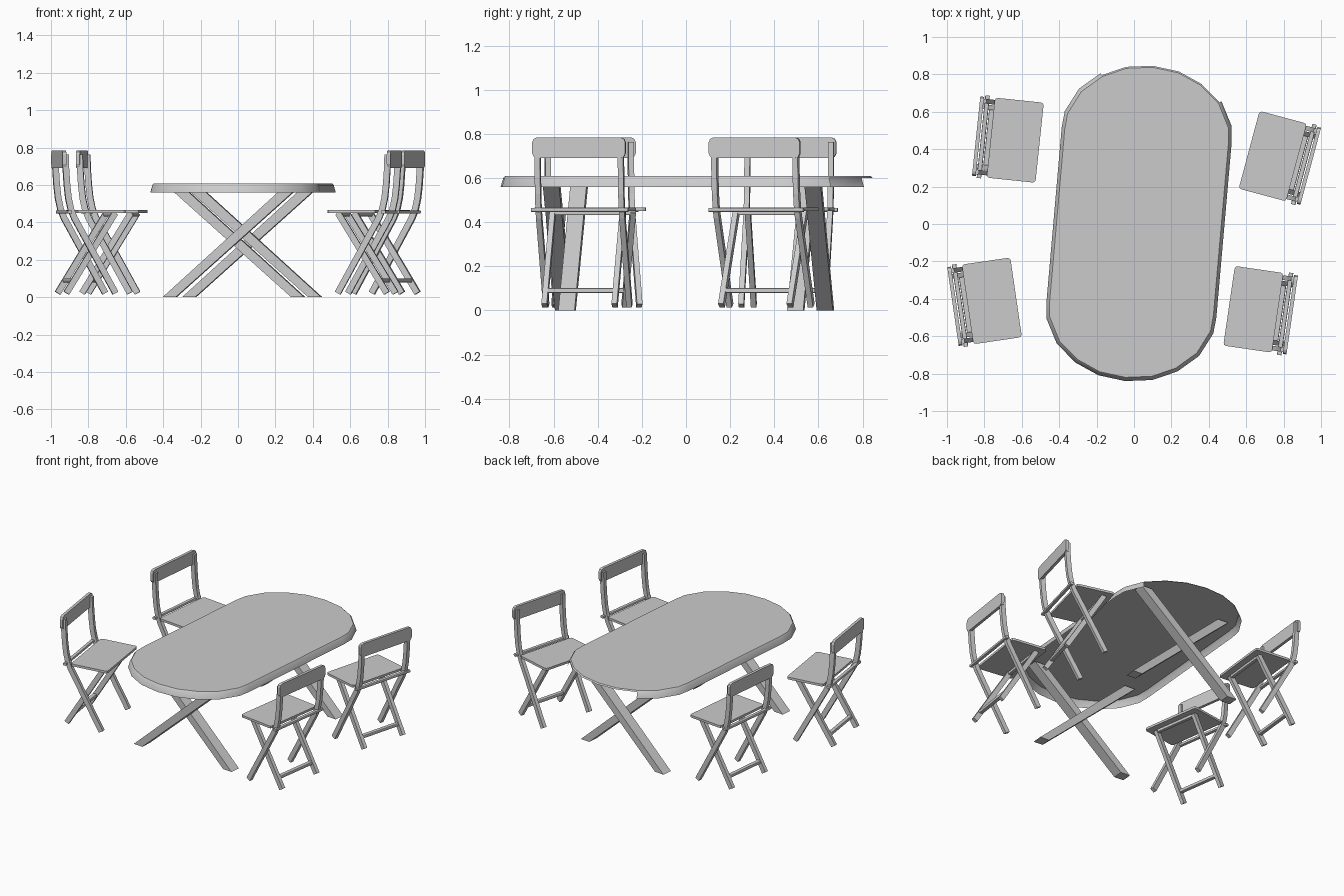
import bpy, bmesh
from math import radians
from mathutils import Matrix, Vector

if "Cube" in bpy.data.objects:
    bpy.data.objects.remove(bpy.data.objects["Cube"])


def make(name, verts, faces, matrix, recalc=True):
    bm = bmesh.new()
    vs = [bm.verts.new(v) for v in verts]
    for f in faces:
        bm.faces.new([vs[i] for i in f])
    if recalc:
        bmesh.ops.recalc_face_normals(bm, faces=bm.faces)
    me = bpy.data.meshes.new(name)
    bm.to_mesh(me)
    bm.free()
    ob = bpy.data.objects.new(name, me)
    ob.matrix_world = matrix
    bpy.context.collection.objects.link(ob)
    return ob


def prism(name, poly, lo, hi, axis, matrix):
    """Extrude a 2D outline along the given axis from lo to hi."""
    def place(p, d):
        c = list(p)
        c.insert(axis, d)
        return c
    n = len(poly)
    verts = [place(p, lo) for p in poly] + [place(p, hi) for p in poly]
    faces = [list(range(n)), list(range(n, 2 * n))]
    faces += [[i, (i + 1) % n, (i + 1) % n + n, i + n] for i in range(n)]
    return make(name, verts, faces, matrix)


def ribbon(path, width):
    """Outline of a bar of constant width following a 2D path."""
    pts = [Vector(p) for p in path]
    left, right = [], []
    for i, p in enumerate(pts):
        d = (pts[min(i + 1, len(pts) - 1)] - pts[max(i - 1, 0)]).normalized()
        n = Vector((-d.y, d.x)) * width / 2
        left.append(p + n)
        right.append(p - n)
    return [tuple(p) for p in left + right[::-1]]


def chamfered(hx, hy, c, cx=0, cy=0):
    q = [(hx, hy - c), (hx - c * .3, hy - c * .3), (hx - c, hy)]
    q += [(-x, y) for x, y in q[::-1]]
    q += [(-x, -y) for x, y in q]
    return [(x + cx, y + cy) for x, y in q]


# Table: oval top with a flared rim that is open at the back end
table = Matrix.Translation((0.027, 0.009, 0)) @ Matrix.Rotation(radians(-5), 4, 'Z')
quarter = [(.446, .465), (.438, .55), (.374, .675), (.268, .766), (.142, .822)]
half = quarter + [(0, .84)] + [(-x, y) for x, y in quarter[::-1]]
outline = half + [(-x, -y) for x, y in half]
n = len(outline)
rings = [(-.008, .608), (0, .60), (.012, .56)]
verts = []
for off, z in rings:
    for x, y in outline:
        d = Vector((x, y * .6)).normalized() * off
        verts.append((x + d.x, y + d.y, z))
faces = [list(range(n))]
for r in range(2):
    for i in range(n):
        j = (i + 1) % n
        if r == 1 and 2 <= i <= 6:
            continue
        faces.append([r * n + i, (r + 1) * n + i, (r + 1) * n + j, r * n + j])
top = make("table_top", verts, faces, table, recalc=False)
for p in top.data.polygons[1:]:
    p.use_smooth = True

# Crossed table legs, one pair at each end
for end, s in (("front", -1), ("back", 1)):
    for side, m, y in (("outer", 1, .595), ("inner", -1, .52)):
        poly = [(-.377 * m, 0), (-.307 * m, 0), (.365 * m, .6), (.285 * m, .6)]
        a, b = sorted((s * (y - .037), s * (y + .037)))
        prism(f"table_{end}_{side}_leg", poly, a, b, 1, table)

# Chair profiles, seen from the side (local +x is the sitting direction)
post_path = [(.078, .022), (-.145, .425), (-.163, .47), (-.176, .53),
             (-.184, .60), (-.19, .69), (-.192, .762)]
leg_path = [(-.183, .022), (.08, .45)]


def chair(label, x, y, angle):
    m = Matrix.Translation((x, y, 0)) @ Matrix.Rotation(radians(angle), 4, 'Z')
    # seat board and backrest board
    prism(f"{label}_seat", chamfered(.131, .215, .015), .45, .466, 2, m)
    prism(f"{label}_backrest", chamfered(.213, .047, .022, 0, .737), -.21, -.19, 0, m)
    # curved back posts and crossing short legs
    for side, s in (("left", 1), ("right", -1)):
        a, b = sorted((s * .178, s * .203))
        prism(f"{label}_{side}_back_post", ribbon(post_path, .033), a, b, 1, m)
        a, b = sorted((s * .148, s * .173))
        prism(f"{label}_{side}_rear_leg", ribbon(leg_path, .033), a, b, 1, m)
    # rail behind the seat, stretcher between the rear feet
    prism(f"{label}_rear_rail", chamfered(.012, .009, .005, -.172, .456), -.222, .222, 1, m)
    prism(f"{label}_stretcher", chamfered(.014, .011, .005, -.142, .09), -.172, .172, 1, m)
    # support under the front of the seat
    prism(f"{label}_seat_support", chamfered(.012, .01, .004, .075, .442), -.172, .172, 1, m)


chair("back_left_chair", -.635, .448, -6)
chair("front_left_chair", -.76, -.411, 8.3)
chair("back_right_chair", .742, .363, 165)
chair("front_right_chair", .638, -.456, 171.7)
